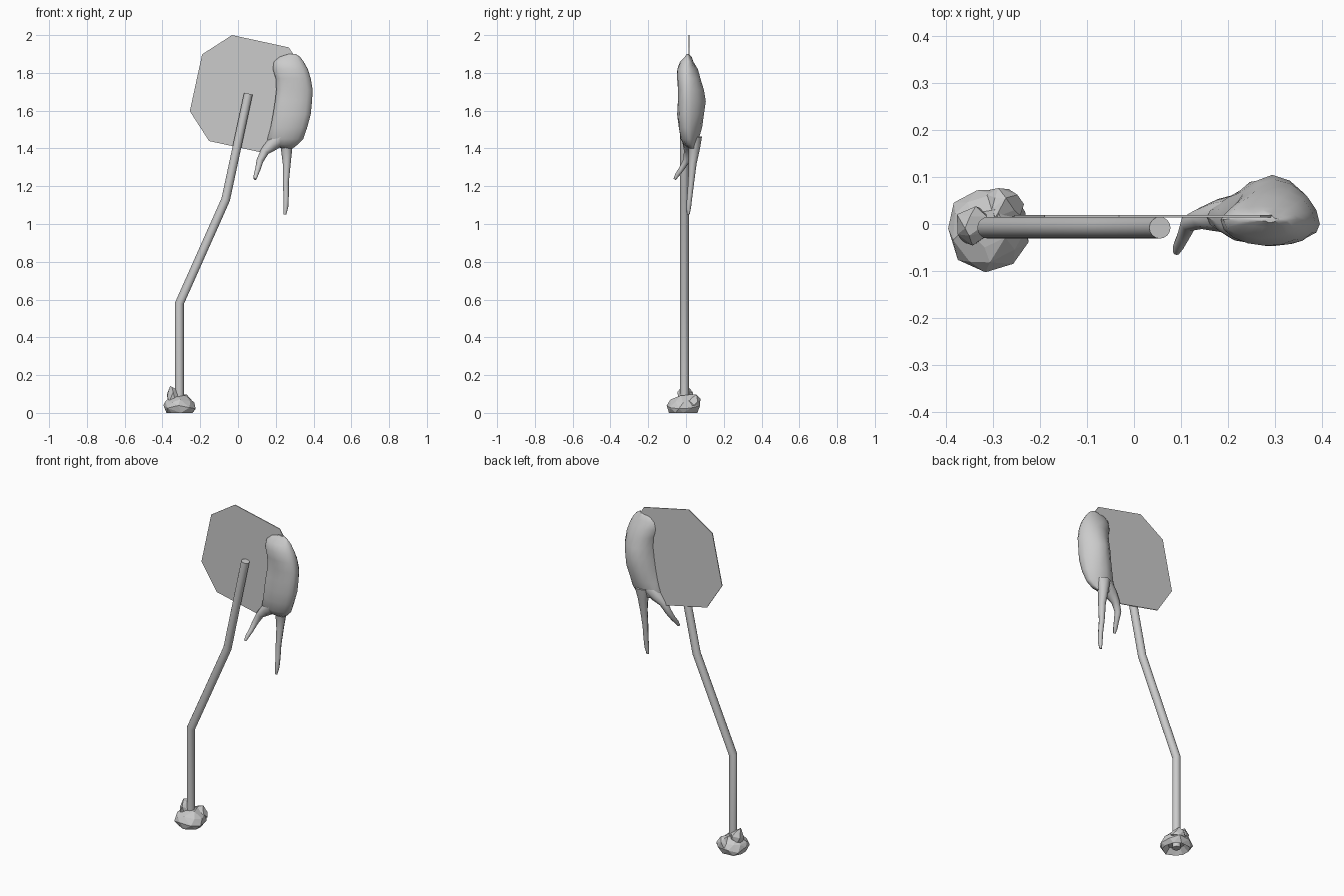
import bpy, bmesh, math, random
from mathutils import Vector

if "Cube" in bpy.data.objects:
    bpy.data.objects.remove(bpy.data.objects["Cube"])

random.seed(4)


def finish(bm, name, smooth=None):
    bmesh.ops.recalc_face_normals(bm, faces=bm.faces[:])
    me = bpy.data.meshes.new(name)
    bm.to_mesh(me)
    bm.free()
    ob = bpy.data.objects.new(name, me)
    bpy.context.collection.objects.link(ob)
    if smooth:
        bpy.ops.object.select_all(action='DESELECT')
        ob.select_set(True)
        bpy.context.view_layer.objects.active = ob
        bpy.ops.object.shade_smooth_by_angle(angle=math.radians(smooth))
    return ob


def loft(name, rings, smooth):
    """Skin a list of equal-length point rings and cap both ends."""
    bm = bmesh.new()
    loops = [[bm.verts.new(p) for p in ring] for ring in rings]
    n = len(loops[0])
    for a, b in zip(loops, loops[1:]):
        for i in range(n):
            j = (i + 1) % n
            bm.faces.new((a[i], a[j], b[j], b[i]))
    bm.faces.new(loops[0])
    bm.faces.new(loops[-1])
    return finish(bm, name, smooth)


def tube(name, path, radii, sides, smooth):
    """Tube with mitred joints along a path."""
    pts = [Vector(p) for p in path]
    rings = []
    for i, p in enumerate(pts):
        d0 = (p - pts[max(i - 1, 0)]).normalized()
        d1 = (pts[min(i + 1, len(pts) - 1)] - p).normalized()
        t = (d0 + d1).normalized()
        u = Vector((0, 1, 0)).cross(t).normalized()
        v = t.cross(u)
        d = d1 if d1.length else d0
        mitre = 1 / max(0.8, t.dot(d))
        rings.append([p + radii[i] * (u * mitre * math.cos(a) + v * math.sin(a))
                      for a in (2 * math.pi * k / sides for k in range(sides))])
    return loft(name, rings, smooth)


def rock(name, centre, profile, sides, jitter, stretch=(1, 1), recess=False):
    """Faceted rock: convex hull of jittered rings (z, radius)."""
    bm = bmesh.new()
    for level, (z, r) in enumerate(profile):
        for k in range(sides):
            a = 2 * math.pi * (k + 0.5 * (level % 2) + random.uniform(-.2, .2)) / sides
            rr = r * random.uniform(1 - jitter, 1 + jitter * 0.4)
            dz = random.uniform(-.012, .012) if level else 0
            bm.verts.new((centre[0] + stretch[0] * rr * math.cos(a),
                          centre[1] + stretch[1] * rr * math.sin(a), z + dz))
    hull = bmesh.ops.convex_hull(bm, input=bm.verts[:])
    inner = [v for v in bm.verts if not v.link_faces]
    bmesh.ops.delete(bm, geom=inner, context='VERTS')
    bmesh.ops.dissolve_limit(bm, angle_limit=0.12, verts=bm.verts[:], edges=bm.edges[:])
    if recess:
        bm.normal_update()
        base = [f for f in bm.faces if f.normal.z < -0.95]
        bmesh.ops.inset_region(bm, faces=base, thickness=0.03, depth=-0.03)
    return finish(bm, name)


# bent sign post
tube("post", [(-.31, -.008, .005), (-.31, -.008, .58), (-.065, -.008, 1.13), (.055, -.008, 1.69)],
     [.023] * 4, 16, 40)

# sign plate: square with clipped corners, tilted with the post
c, h, e = Vector((.058, 0, 1.687)), .287, .154
u, v = Vector((.977, 0, -.212)), Vector((.212, 0, .977))
outline = [(h, -e), (h, e), (e, h), (-e, h), (-h, e), (-h, -e), (-e, -h), (e, -h)]
loft("sign_plate", [[c + u * a + v * b + Vector((0, y, 0)) for a, b in outline]
                    for y in (.014, .019)], 30)

# rubble around the foot
rock("base_rock", (-.31, -.01), [(0, .078), (.03, .095), (.065, .078), (.085, .045)],
     9, .12, recess=True)
rock("left_stone", (-.342, -.005), [(.06, .042), (.1, .045), (.132, .022)], 6, .15, (.85, 1))
rock("back_stone", (-.28, .035), [(.04, .045), (.07, .04), (.09, .025)], 6, .15)

# limp sack body: z, left, right, front y, back y, seam y
body = [(1.40, .235, .29, .02, .05, .035), (1.42, .165, .315, -.01, .055, .025),
        (1.45, .155, .345, -.025, .065, .015), (1.51, .172, .366, -.04, .083, .005),
        (1.58, .185, .385, -.045, .097, 0), (1.65, .196, .392, -.045, .102, 0),
        (1.71, .203, .395, -.044, .092, .002), (1.77, .2, .385, -.046, .078, .004),
        (1.82, .184, .37, -.045, .06, .006), (1.86, .19, .347, -.03, .04, .008),
        (1.885, .22, .328, -.008, .027, .01), (1.9, .268, .305, .004, .016, .01)]
rings = []
for z, l, r, f, b, s in body:
    ring = []
    for k in range(16):
        a = 2 * math.pi * k / 16
        w = math.sin(a)
        depth = (b - s) * abs(w) ** 1.25 if w > 0 else (f - s) * abs(w) ** .9
        ring.append(((l + r) / 2 + (r - l) / 2 * math.cos(a),
                     s + depth + random.uniform(-.003, .003), z))
    rings.append(ring)
loft("sack_body", rings, 40)

# dangling limbs
tube("long_limb", [(.26, .04, 1.46), (.257, .044, 1.4), (.258, .035, 1.32), (.253, .027, 1.22),
                   (.255, .02, 1.15), (.253, .014, 1.09), (.248, .012, 1.05)],
     [.045, .03, .021, .016, .014, .013, .007], 8, 50)
tube("short_limb", [(.225, .02, 1.46), (.18, .018, 1.42), (.142, .012, 1.385), (.116, .002, 1.335),
                    (.105, -.025, 1.29), (.095, -.046, 1.26), (.09, -.06, 1.237)],
     [.045, .035, .023, .018, .014, .012, .007], 8, 50)
